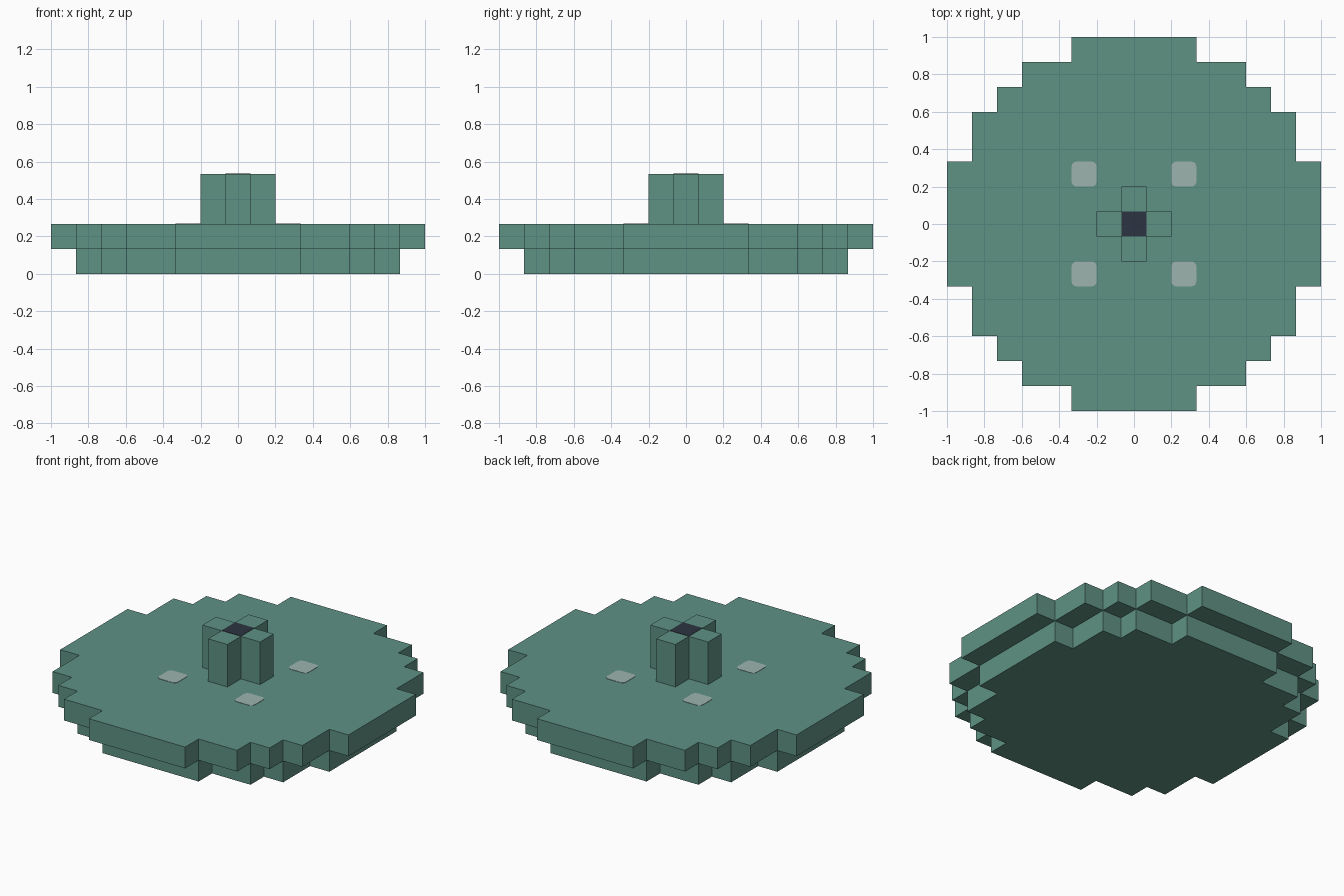
import bpy
import bmesh

cube = bpy.data.objects.get("Cube")
if cube:
    bpy.data.objects.remove(cube, do_unlink=True)

U = 2 / 15  # side of one grid block


def material(name, rgb):
    mat = bpy.data.materials.new(name)
    mat.use_nodes = True
    color = (*rgb, 1)
    mat.diffuse_color = color
    bsdf = next(n for n in mat.node_tree.nodes if n.type == 'BSDF_PRINCIPLED')
    bsdf.inputs["Base Color"].default_value = color
    bsdf.inputs["Roughness"].default_value = 0.8
    return mat


green = material("sea_green", (0.114, 0.287, 0.231))
pale = material("pale_grey_green", (0.337, 0.456, 0.429))
dark = material("dark_navy", (0.025, 0.034, 0.054))


def stepped_outline(steps):
    """Stair corners of one quadrant, turned four times into a closed outline."""
    quadrant = [steps[0]]
    for (x, y), (nx, ny) in zip(steps, steps[1:]):
        quadrant += [(nx, y), (nx, ny)]
    outline = []
    for _ in range(4):
        outline += quadrant
        quadrant = [(-y, x) for x, y in quadrant]
    return outline


def prism(name, outline, z0, z1, mat, center=(0, 0), corner=0):
    """Extrude a flat outline, given in blocks, from z0 to z1."""
    bm = bmesh.new()
    verts = [bm.verts.new(((x + center[0]) * U, (y + center[1]) * U, z0))
             for x, y in outline]
    if corner:
        bm.faces.new(verts)
        bmesh.ops.bevel(bm, geom=verts, offset=corner, segments=3,
                        profile=0.5, affect='VERTICES')
        base = list(bm.faces)
    else:
        base = [bm.faces.new(verts)]
    top = bmesh.ops.extrude_face_region(bm, geom=base, use_keep_orig=True)["geom"]
    bmesh.ops.translate(bm, vec=(0, 0, z1 - z0),
                        verts=[v for v in top if isinstance(v, bmesh.types.BMVert)])
    bmesh.ops.recalc_face_normals(bm, faces=bm.faces)
    mesh = bpy.data.meshes.new(name)
    bm.to_mesh(mesh)
    bm.free()
    mesh.materials.append(mat)
    obj = bpy.data.objects.new(name, mesh)
    bpy.context.collection.objects.link(obj)
    return obj


# Two stacked stepped discs
lower = stepped_outline([(6.5, 2.5), (5.5, 4.5), (4.5, 5.5), (2.5, 6.5)])
upper = stepped_outline([(7.5, 2.5), (6.5, 4.5), (5.5, 5.5), (4.5, 6.5), (2.5, 7.5)])
prism("lower_disc", lower, 0, U, green)
prism("upper_disc", upper, U, 2 * U, green)

# Cross-shaped post with a dark cap at its centre
cross = stepped_outline([(1.5, 0.5), (0.5, 1.5)])
prism("cross_post", cross, 2 * U, 4 * U, green)
square = stepped_outline([(0.5, 0.5)])
prism("post_cap", square, 4 * U, 4 * U + 0.002, dark)

# Four pale spots around the post
for side, x in (("left", 2), ("right", -2)):
    for end, y in (("back", 2), ("front", -2)):
        prism(f"spot_{end}_{side}", square, 2 * U, 2 * U + 0.002, pale,
              center=(x, y), corner=0.025)
